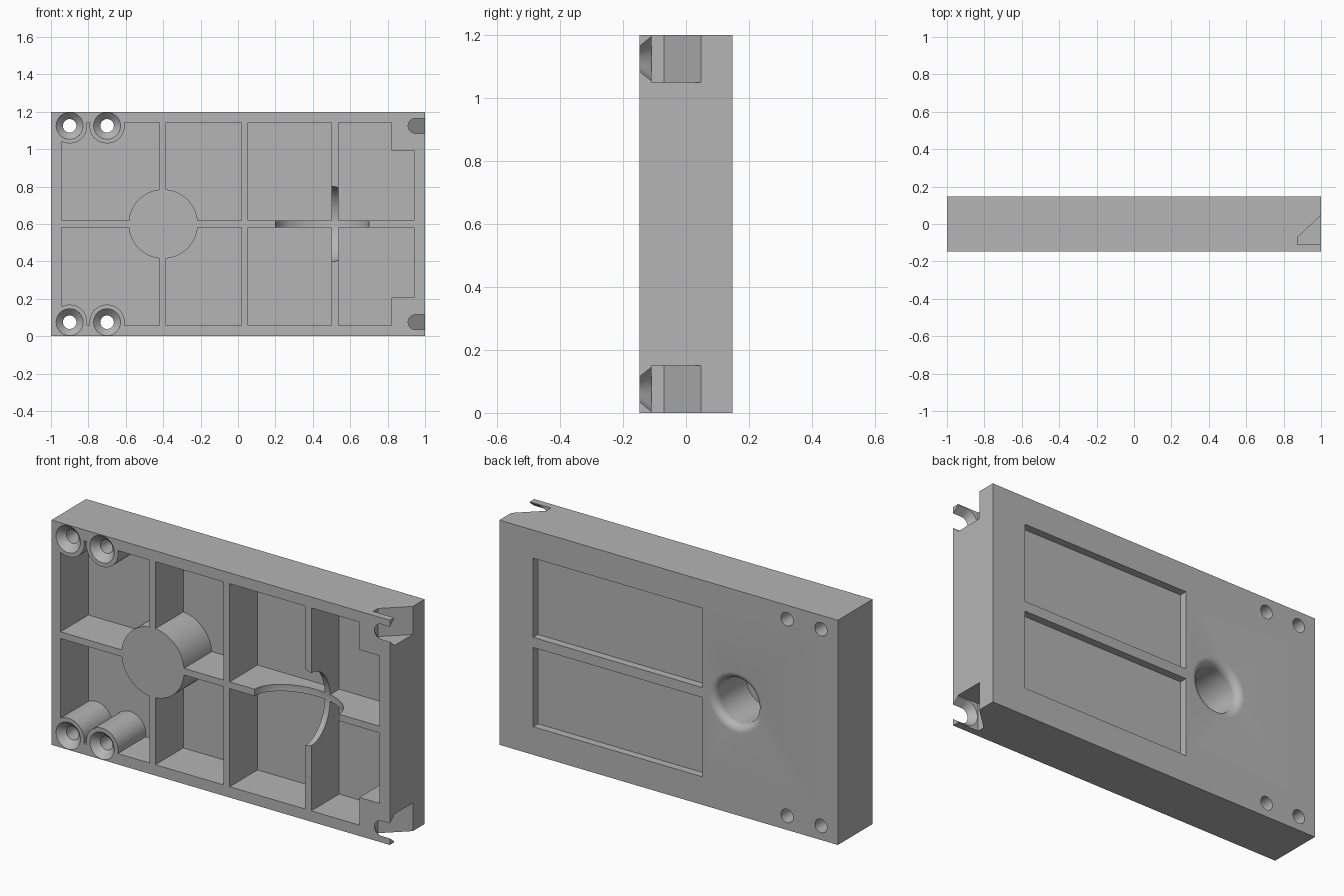
import bpy, bmesh
from math import sin, cos, pi

if "Cube" in bpy.data.objects:
    bpy.data.objects.remove(bpy.data.objects["Cube"])

FRONT, BACK, HEIGHT, MID = -0.147, 0.147, 1.2, 0.6

grey = bpy.data.materials.new("light grey plastic")
grey.use_nodes = True
grey.diffuse_color = (0.46, 0.46, 0.46, 1)
grey.node_tree.nodes["Principled BSDF"].inputs["Base Color"].default_value = grey.diffuse_color


def loft(name, rings):
    """Closed solid through matching loops of points."""
    bm = bmesh.new()
    loops = [[bm.verts.new(p) for p in ring] for ring in rings]
    n = len(loops[0])
    for a, b in zip(loops, loops[1:]):
        for i in range(n):
            j = (i + 1) % n
            bm.faces.new((a[i], a[j], b[j], b[i]))
    bm.faces.new(loops[0])
    bm.faces.new(loops[-1])
    bmesh.ops.recalc_face_normals(bm, faces=bm.faces)
    mesh = bpy.data.meshes.new(name)
    bm.to_mesh(mesh)
    bm.free()
    mesh.materials.append(grey)
    ob = bpy.data.objects.new(name, mesh)
    bpy.context.collection.objects.link(ob)
    return ob


def box(name, x0, x1, y0, y1, z0, z1):
    return loft(name, [[(x0, y, z0), (x1, y, z0), (x1, y, z1), (x0, y, z1)] for y in (y0, y1)])


def lathe(name, x, z, profile, n=64):
    """Solid turned about a front-to-back axis, from (radius, y) pairs."""
    turn = [2 * pi * i / n for i in range(n)]
    return loft(name, [[(x + r * cos(a), y, z + r * sin(a)) for a in turn] for r, y in profile])


def combine(target, tool, operation="DIFFERENCE"):
    mod = target.modifiers.new("combine", "BOOLEAN")
    mod.operation, mod.solver, mod.object = operation, "EXACT", tool
    bpy.context.view_layer.objects.active = target
    bpy.ops.object.modifier_apply(modifier=mod.name)
    bpy.data.objects.remove(tool)


def slot(name, z, sections):
    """U-shaped slot open to the left end, from (radius, y) pairs."""
    rings = []
    for r, y in sections:
        arc = [pi / 2 + pi * i / 24 for i in range(25)]
        ring = [(0.95 + r * cos(a), y, z + r * sin(a)) for a in arc]
        rings.append(ring + [(1.1, y, z - r), (1.1, y, z + r)])
    return loft(name, rings)


# Ribs, with a shallow oval finger clearance scooped from the crossing
ribs = box("ribs", -1.1, 1.1, -0.3, 0.2, MID - 0.018, MID + 0.018)
for x in (-0.403, 0.036, 0.518):
    combine(ribs, box("cross_rib", x - 0.018, x + 0.018, -0.31, 0.21, -0.1, 1.3), "UNION")
steps = [pi / 2 * i / 16 for i in range(16)]
scoop = lathe("scoop", 0, 0, [(1, -0.4)] + [(cos(t), FRONT + 0.17 * sin(t)) for t in steps])
for v in scoop.data.vertices:
    v.co.x = 0.45 + 0.25 * v.co.x
    v.co.z = MID + 0.207 * v.co.z
combine(ribs, scoop)

# Space hollowed out behind the front, leaving ribs, bosses and corner blocks
hollow = box("hollow", -0.945, 0.94, -0.2, 0.088, 0.058, 1.142)
combine(hollow, ribs)
combine(hollow, lathe("socket_boss", -0.4, MID, [(0.185, -0.33), (0.185, 0.23)]))
for side in (-1, 1):
    for x in (-0.9, -0.7):
        combine(hollow, lathe("screw_boss", x, MID + side * 0.525, [(0.094, -0.32), (0.094, 0.22)]))
    z0, z1 = sorted((MID + side * 0.394, MID + side * 0.7))
    combine(hollow, box("corner_block", 0.82, 1.2, -0.34, 0.24, z0, z1))

body = box("housing", -1, 1, FRONT, BACK, 0, HEIGHT)
combine(body, hollow)

# Round blind socket with a rounded mouth in the back
mouth = [(0.16 - 0.04 * cos(pi / 2 * i / 8), 0.107 + 0.04 * sin(pi / 2 * i / 8)) for i in range(9)]
combine(body, lathe("socket", -0.4, MID, [(0.12, -0.11)] + mouth + [(0.16, 0.2)]))

for side in (-1, 1):
    z = MID + side * 0.525
    # Countersunk screw holes
    for x in (-0.9, -0.7):
        combine(body, lathe("screw_hole", x, z, [(0.082, FRONT - 0.01), (0.036, FRONT + 0.036), (0.036, 0.2)]))
    # Sloped corner cavity, open to the end and the edge
    z0, z1 = sorted((MID + side * 0.45, MID + side * 0.7))
    plan = [(1.1, -0.11), (0.875, -0.11), (0.875, -0.07), (1, 0.047), (1.1, 0.141)]
    combine(body, loft("corner_cavity", [[(px, py, h) for px, py in plan] for h in (z0, z1)]))
    # Flared mounting slot through the front lip
    combine(body, slot("mounting_slot", z, [(0.032, FRONT - 0.01), (0.07, -0.11), (0.07, -0.1)]))
    # Shallow label recess in the back
    z0, z1 = sorted((MID + side * 0.027, MID + side * 0.45))
    combine(body, box("label_recess", -0.2, 0.8, 0.106, 0.2, z0, z1))

bpy.ops.object.select_all(action="DESELECT")
body.select_set(True)
bpy.context.view_layer.objects.active = body
bpy.ops.object.shade_smooth_by_angle(angle=pi / 6)
